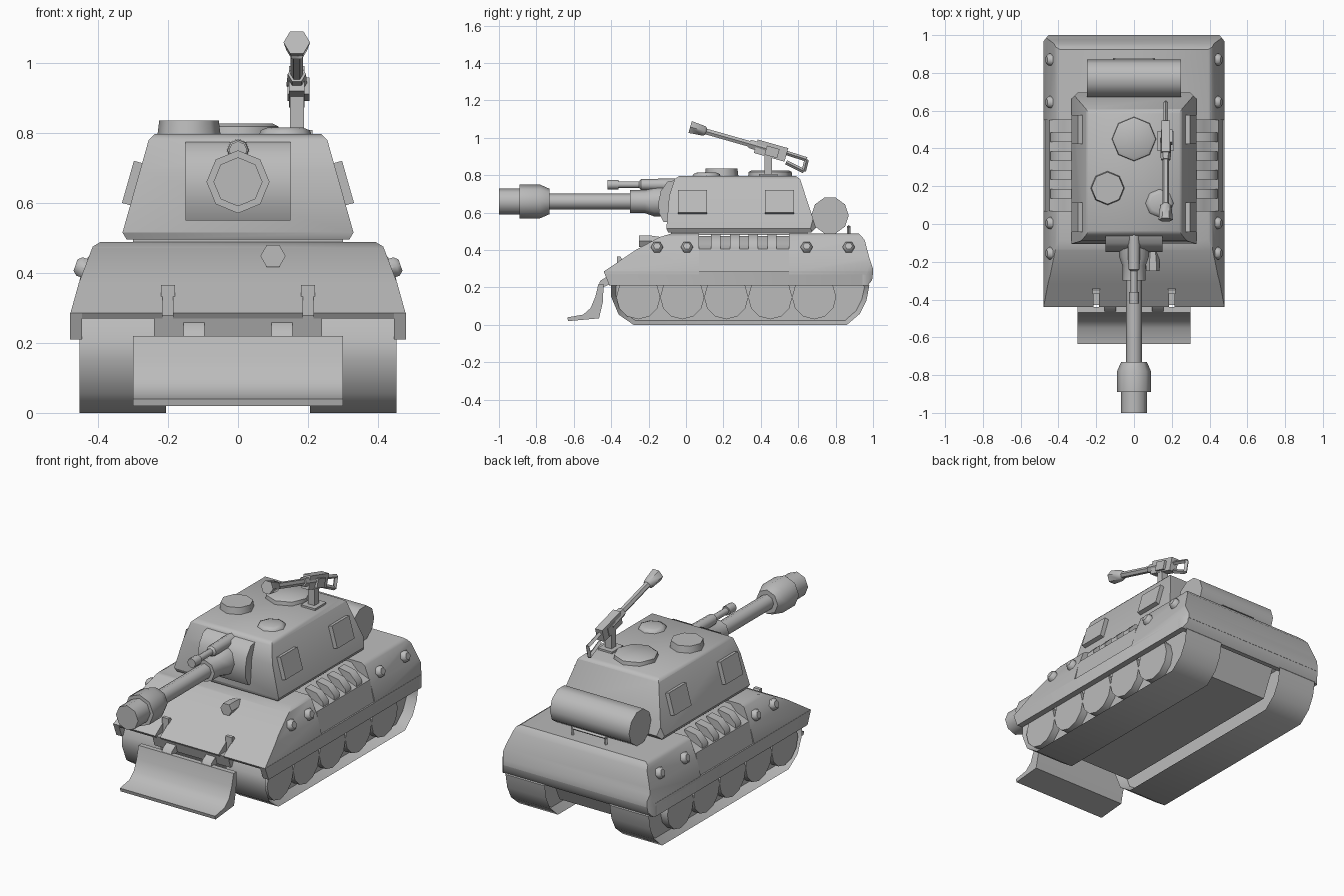
import bpy, bmesh, math
from mathutils import Vector, Matrix

cube = bpy.data.objects.get("Cube")
if cube:
    bpy.data.objects.remove(cube, do_unlink=True)

GREY = (0.5, 0.5, 0.5, 1)
mat = bpy.data.materials.new("plain_grey")
mat.use_nodes = True
mat.diffuse_color = GREY
mat.node_tree.nodes["Principled BSDF"].inputs["Base Color"].default_value = GREY
parts = []


def finish(name, bm):
    bmesh.ops.recalc_face_normals(bm, faces=bm.faces[:])
    me = bpy.data.meshes.new(name)
    bm.to_mesh(me)
    bm.free()
    me.materials.append(mat)
    ob = bpy.data.objects.new(name, me)
    bpy.context.collection.objects.link(ob)
    parts.append(ob)
    return ob


def prism(name, profile, lo, hi, axis="x", cuts=(), recess=None):
    """Extrude a profile ((y,z) along x, or (x,z) along y), then trim by planes."""
    bm = bmesh.new()
    place = (lambda t, p: (t, p[0], p[1])) if axis == "x" else (lambda t, p: (p[0], t, p[1]))
    a, b = [[bm.verts.new(place(t, p)) for p in profile] for t in (lo, hi)]
    caps = [bm.faces.new(a), bm.faces.new(b)]
    n = len(profile)
    for i in range(n):
        bm.faces.new((a[i], a[(i + 1) % n], b[(i + 1) % n], b[i]))
    bmesh.ops.recalc_face_normals(bm, faces=bm.faces[:])
    if recess:
        bmesh.ops.inset_individual(bm, faces=caps, thickness=recess[0], depth=-recess[1])
    for co, no in cuts:
        bmesh.ops.bisect_plane(bm, geom=bm.verts[:] + bm.edges[:] + bm.faces[:],
                               plane_co=co, plane_no=no, clear_outer=True)
        bmesh.ops.holes_fill(bm, edges=[e for e in bm.edges if e.is_boundary])
    return finish(name, bm)


def side_cuts(points):
    """Mirrored trimming planes through a descending (x,z) outline."""
    out = []
    for (x0, z0), (x1, z1) in zip(points, points[1:]):
        for s in (1, -1):
            out.append(((s * x0, 0, z0), (s * (z0 - z1), 0, x1 - x0)))
    return out


def corner_cuts(x, y, ny):
    return [((s * x, y, 0), (s, ny, 0)) for s in (1, -1)]


def lathe(name, rings, sides, loc, direction=(0, 0, 1)):
    """Rings of (distance, radius) along a direction."""
    bm = bmesh.new()
    rot = Vector(direction).to_track_quat("Z", "Y").to_matrix()
    loops = []
    for t, r in rings:
        loops.append([bm.verts.new(Vector(loc) + rot @ Vector(
            (r * math.cos(k * math.tau / sides), r * math.sin(k * math.tau / sides), t)))
            for k in range(sides)])
    for a, b in zip(loops, loops[1:]):
        for i in range(sides):
            j = (i + 1) % sides
            bm.faces.new((a[i], a[j], b[j], b[i]))
    bm.faces.new(loops[0])
    bm.faces.new(loops[-1])
    return finish(name, bm)


def bar(name, a, b, r, sides=4):
    d = Vector(b) - Vector(a)
    return lathe(name, [(0, r), (d.length, r)], sides, a, d)


def box(name, loc, size, rot=Matrix.Identity(4)):
    bm = bmesh.new()
    bmesh.ops.create_cube(bm, size=1, matrix=Matrix.Translation(loc) @ rot @ Matrix.Diagonal((*size, 1)))
    return finish(name, bm)


# Hull: front and rear shells share one side outline
hull_side = [(-.43, .27), (-.44, .285), (-.27, .40), (-.14, .47), (-.08, .488), (.925, .488),
             (.955, .455), (.98, .36), (1, .30), (1, .27)]
flanks = side_cuts([(.39, .49), (.415, .475), (.455, .37), (.48, .28)])
rear_corner = corner_cuts(.465, .985, .8)
front_hull = prism("front_hull", hull_side, -.48, .48, cuts=flanks + [((0, .07, 0), (0, 1, 0))])
prism("rear_hull", hull_side, -.48, .48, cuts=flanks + rear_corner + [((0, .55, 0), (0, -1, 0))])

# Notches for the blade arms
for s in (1, -1):
    cutter = box("notch_cutter", (s * .2, -.42, .33), (.03, .1, .3))
    mod = front_hull.modifiers.new("notch", "BOOLEAN")
    mod.operation, mod.object, mod.solver = "DIFFERENCE", cutter, "EXACT"
    bpy.context.view_layer.objects.active = front_hull
    bpy.ops.object.modifier_apply(modifier=mod.name)
    parts.remove(cutter)
    bpy.data.objects.remove(cutter, do_unlink=True)

# Engine bay between the shells, with louvres
half = [(.475, .27), (.447, .405), (.37, .435), (.33, .475)]
prism("middle_hull", half + [(-x, z) for x, z in reversed(half)], .07, .55, "y")
prism("rear_skirt", [(.945, .21), (.945, .28), (1, .28), (.995, .24), (.972, .21)], -.48, .48, cuts=rear_corner)
prism("nose_plate", [(-.43, .28), (-.41, .215), (-.34, .215), (-.34, .28)], -.24, .24)
prism("belly", [(-.40, .27), (-.30, .08), (.84, .08), (.93, .27)], -.21, .21)

track_side = [(-.28, 0), (-.36, .055), (-.40, .15), (-.40, .21), (-.37, .272), (.93, .272),
              (.98, .21), (.965, .13), (.93, .06), (.86, 0)]
for s, tag in ((1, "left"), (-1, "right")):
    prism(tag + "_skirt", [(-.41, .21), (-.44, .285), (1, .285), (.995, .24), (.972, .21)],
          s * .445, s * .48, cuts=rear_corner)
    for i in range(4):
        y = .16 + .1 * i
        prism(tag + "_louvre", [(.33, .44), (.33, .487), (.40, .474), (.442, .43), (.442, .40)]
              if s > 0 else [(-.33, .44), (-.33, .487), (-.40, .474), (-.442, .43), (-.442, .40)],
              y - .025, y + .025, "y")
    # Running gear
    prism(tag + "_track", track_side, s * .205, s * .452, recess=(.026, .05))
    for i in range(5):
        lathe(tag + "_wheel", [(0, .118), (.1, .118)], 12, (s * .345, -.255 + .235 * i, .148), (s, 0, 0))
    # Hull bolts
    for y in (-.155, .005, .645, .87):
        lathe(tag + "_bolt", [(0, .032), (.04, .032), (.052, .02)], 6, (s * .415, y, .405), (s, 0, .35))
    # Blade arms
    prism(tag + "_arm", [(-.47, .19), (-.46, .235), (-.42, .26), (-.40, .22)], s * .095, s * .155)
    prism(tag + "_hinge", [(-.37, .30), (-.37, .365), (-.35, .365), (-.33, .33)], s * .18, s * .22)

# Dozer blade
prism("dozer_blade", [(-.635, .04), (-.55, .055), (-.51, .09), (-.485, .15), (-.468, .22), (-.44, .22),
                      (-.445, .12), (-.465, .035), (-.63, .02)], -.30, .30)

# Turret
prism("turret", [(-.095, .495), (-.105, .515), (-.09, .69), (-.06, .78), (-.035, .797), (.585, .797),
                 (.61, .78), (.695, .52), (.67, .495)], -.33, .33,
      cuts=side_cuts([(.235, .80), (.255, .78), (.33, .515), (.315, .49)]) + corner_cuts(.315, .68, 1))
prism("turret_ring", [(-.08, .48), (-.08, .5), (.65, .5), (.65, .48)], -.3, .3)
prism("mantlet", [(-.03, .55), (-.12, .55), (-.145, .60), (-.147, .66), (-.135, .715), (-.10, .765),
                  (-.03, .78)], -.15, .15)
lean = math.atan2(.075, .265)
for s, tag in ((1, "left"), (-1, "right")):
    for y in (.035, .50):
        box(tag + "_vision_block", (s * .297, y, .655), (.036, .155, .125), Matrix.Rotation(-s * lean, 4, "Y"))

# Main gun and coaxial gun
forward = (0, -1, 0)
lathe("main_gun", [(.08, .082), (.17, .08), (.22, .062), (.30, .062), (.30, .042), (.73, .042), (.73, .068),
                   (.78, .09), (.89, .09), (.89, .07), (1, .07)], 8, (0, 0, .66), forward)
lathe("coaxial_gun", [(.05, .033), (.24, .03), (.25, .018), (.36, .018), (.36, .026), (.42, .026)],
      8, (0, 0, .75), forward)
lathe("headlight", [(0, .02), (.1, .036), (.15, .036)], 6, (.1, -.10, .448), forward)

# Roof hatches
lathe("main_hatch", [(0, .118), (.026, .115), (.034, .10)], 8, (0, .45, .792))
lathe("commander_hatch", [(0, .09), (.04, .085)], 8, (-.14, .19, .795))
lathe("small_hatch", [(0, .075), (.012, .07), (.02, .05)], 8, (.135, .11, .795))

# Roof machine gun
tilt = Vector((0, -.58, .165)).normalized()
gx = .168
box("gun_mount_plate", (gx, .44, .80), (.09, .1, .015))
box("gun_post", (gx, .44, .85), (.04, .04, .12))
box("gun_receiver", (gx, .455, .932), (.045, .17, .075), Matrix.Rotation(-math.asin(tilt.z), 4, "X"))
box("gun_feed", (gx + .005, .46, .925), (.062, .07, .05), Matrix.Rotation(-math.asin(tilt.z), 4, "X"))
lathe("gun_barrel", [(0, .03), (.12, .026), (.12, .018), (.36, .018), (.37, .03), (.45, .038)],
      6, (gx, .455, .935), tilt)
grip = [(gx, .535, .92), (gx, .645, .885), (gx, .63, .822), (gx, .535, .87)]
for a, b in zip(grip, grip[1:]):
    bar("gun_grip", a, b, .012)

# Rear stowage drum and tow rail
lathe("stowage_drum", [(0, .1), (.5, .1)], 10, (-.25, .77, .585), (1, 0, 0))
bar("tow_rail", (-.11, .87, .525), (.11, .87, .525), .009)
for s in (1, -1):
    bar("rail_post", (s * .105, .87, .48), (s * .105, .87, .53), .009)

# Soft shading with kept hard edges
bpy.ops.object.select_all(action="DESELECT")
for ob in parts:
    ob.select_set(True)
bpy.context.view_layer.objects.active = parts[0]
bpy.ops.object.shade_smooth_by_angle(angle=math.radians(46))
